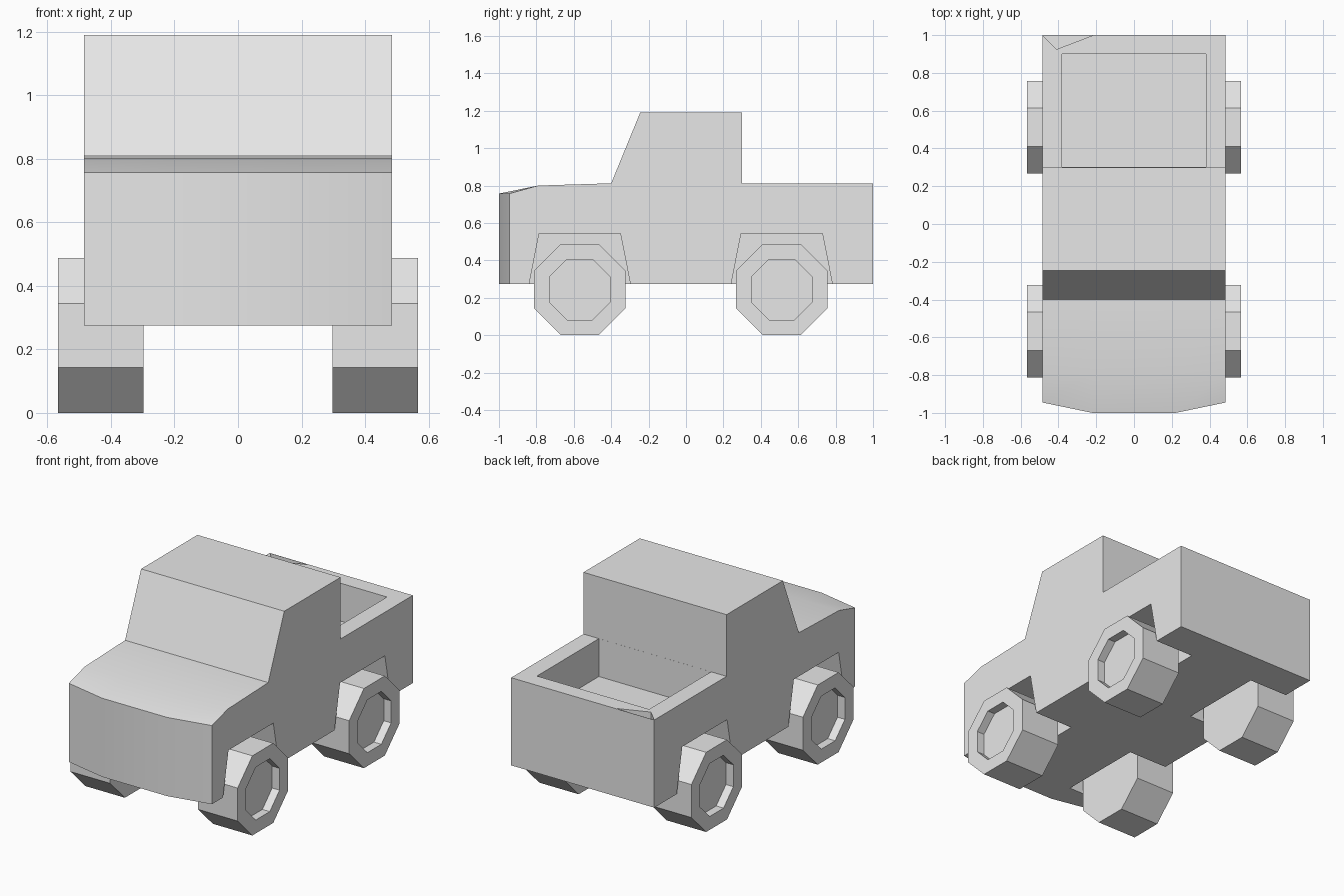
import bpy, bmesh, math

default = bpy.data.objects.get("Cube")
if default:
    bpy.data.objects.remove(default)

grey = bpy.data.materials.new("plain_grey")
grey.use_nodes = True
grey.diffuse_color = (0.8, 0.8, 0.8, 1)
grey.node_tree.nodes["Principled BSDF"].inputs["Base Color"].default_value = (0.8, 0.8, 0.8, 1)


def finish(name, bm):
    """Turn a bmesh into a linked, grey object."""
    bmesh.ops.recalc_face_normals(bm, faces=bm.faces)
    mesh = bpy.data.meshes.new(name)
    bm.to_mesh(mesh)
    bm.free()
    mesh.materials.append(grey)
    obj = bpy.data.objects.new(name, mesh)
    bpy.context.collection.objects.link(obj)
    return obj


def loft(name, rings):
    """Skin a row of matching closed rings and cap both ends."""
    bm = bmesh.new()
    rows = [[bm.verts.new(p) for p in ring] for ring in rings]
    for a, b in zip(rows, rows[1:]):
        for i in range(len(a)):
            j = (i + 1) % len(a)
            bm.faces.new((a[i], a[j], b[j], b[i]))
    bm.faces.new(rows[0])
    bm.faces.new(rows[-1])
    return finish(name, bm)


def select_only(obj):
    bpy.ops.object.select_all(action='DESELECT')
    obj.select_set(True)
    bpy.context.view_layer.objects.active = obj


def cut(target, cutter):
    """Subtract the cutter, then discard it."""
    mod = target.modifiers.new("cut", 'BOOLEAN')
    mod.operation = 'DIFFERENCE'
    mod.solver = 'EXACT'
    mod.object = cutter
    select_only(target)
    bpy.ops.object.modifier_apply(modifier=mod.name)
    bpy.data.objects.remove(cutter)


# Body: side profile swept across the width, nose swept back at the corners
HALF, SILL, RAIL, BED = 0.485, 0.275, 0.812, 0.58
profile = [(-1, SILL), (-1, 0.757), (-0.79, 0.8), (-0.4, RAIL), (-0.245, 1.19),
           (0.3, 1.19), (0.3, RAIL), (1, RAIL), (1, SILL)]
rings = []
for x, nose in ((-HALF, -0.945), (-0.22, -1), (0.22, -1), (HALF, -0.945)):
    rings.append([(x, max(y, nose), z) for y, z in profile])
body = loft("truck_body", rings)

# Cargo bed and the small notch in the rear corner of its rim
bed = [(-0.38, 0.3005), (0.38, 0.3005), (0.38, 0.9), (-0.38, 0.9)]
notch = [(-0.483, 0.998), (-0.41, 0.925), (-0.22, 0.998)]
for outline in (bed, notch):
    cut(body, loft("bed_cutter", [[(x, y, z) for x, y in outline] for z in (BED, 1)]))

# Wheel arches: trapezoid pockets open at the sides and underneath
AXLES = (-0.568, 0.512)
for axle in AXLES:
    for side in (-1, 1):
        outline = [(-0.29, 0.175), (-0.217, 0.545), (0.217, 0.545), (0.29, 0.175)]
        cut(body, loft("arch_cutter", [[(side * x, axle + y, z) for y, z in outline]
                                       for x in (0.222, 0.6)]))
select_only(body)
bpy.ops.object.shade_smooth_by_angle(angle=math.radians(30))


# Wheels: octagons with a recessed hub on the outer face
def octagon(x, flat, axle):
    r = flat / math.cos(math.pi / 8)
    angles = [math.pi / 8 + k * math.pi / 4 for k in range(8)]
    return [(x, axle + r * math.cos(a), 0.244 + r * math.sin(a)) for a in angles]


for axle, end in zip(AXLES, ("front", "rear")):
    for side, hand in ((1, "left"), (-1, "right")):
        steps = ((0.298, 0.244), (0.566, 0.244), (0.566, 0.162), (0.516, 0.162))
        loft(f"{end}_{hand}_wheel", [octagon(side * x, flat, axle) for x, flat in steps])
